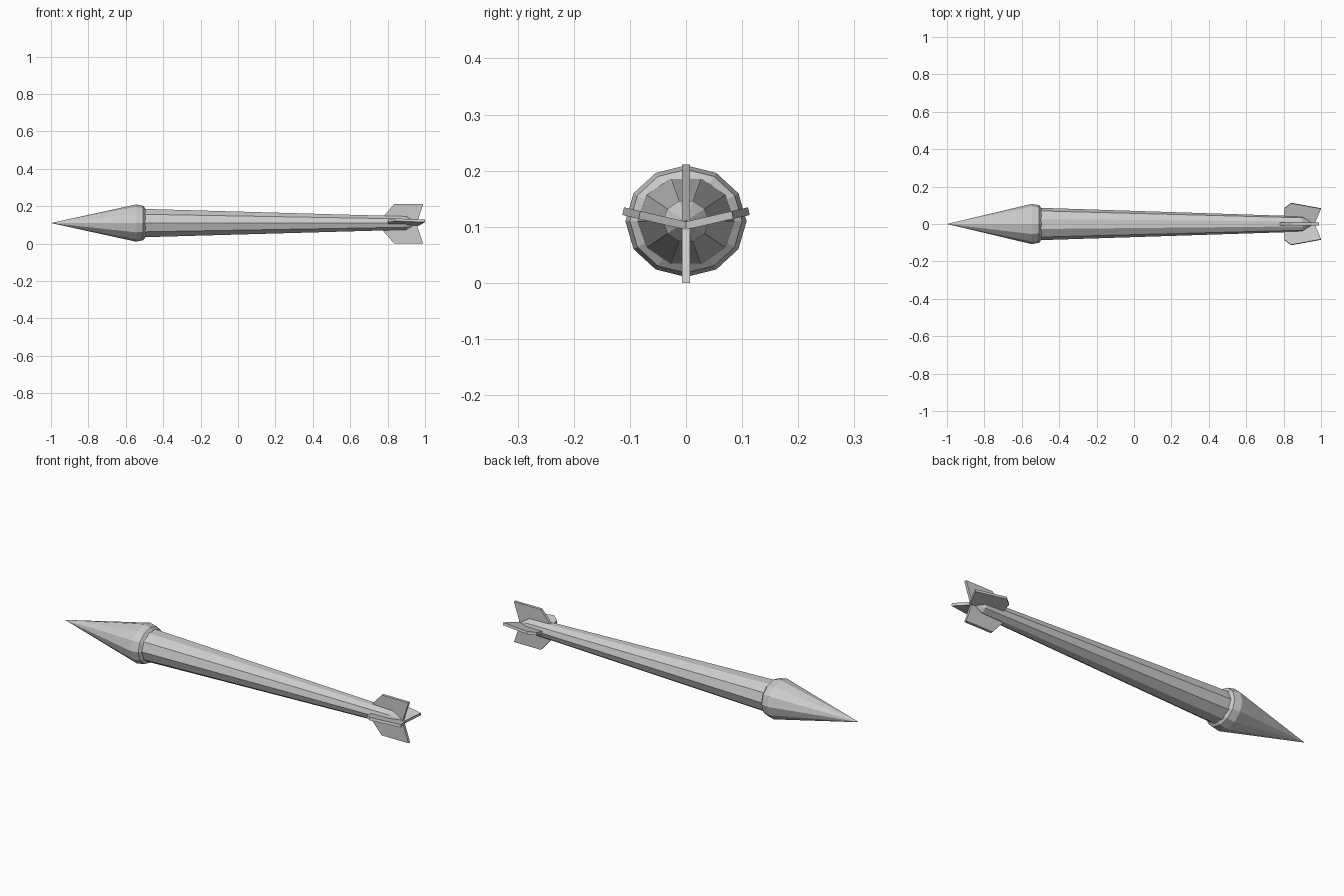
import bpy, bmesh, math
from mathutils import Matrix

if "Cube" in bpy.data.objects:
    bpy.data.objects.remove(bpy.data.objects["Cube"], do_unlink=True)

grey = bpy.data.materials.new("light_grey")
grey.use_nodes = True
colour = (0.6, 0.6, 0.6, 1)
grey.diffuse_color = colour
grey.node_tree.nodes["Principled BSDF"].inputs["Base Color"].default_value = colour

AXIS_Z = 0.11


def add_object(name, bm):
    bmesh.ops.remove_doubles(bm, verts=bm.verts, dist=1e-5)
    bmesh.ops.recalc_face_normals(bm, faces=bm.faces)
    mesh = bpy.data.meshes.new(name)
    bm.to_mesh(mesh)
    bm.free()
    mesh.materials.append(grey)
    obj = bpy.data.objects.new(name, mesh)
    bpy.context.collection.objects.link(obj)
    return obj


def lathe(name, profile, sides, flatten, turn=0.0):
    """Faceted solid along x from (x, radius) pairs, slightly flattened in z."""
    bm = bmesh.new()
    rings = []
    for x, r in profile:
        angles = [turn + math.tau * i / sides for i in range(sides)]
        rings.append([bm.verts.new((x, r * math.cos(a), AXIS_Z + flatten * r * math.sin(a)))
                      for a in angles])
    for a, b in zip(rings, rings[1:]):
        for i in range(sides):
            j = (i + 1) % sides
            bm.faces.new((a[i], a[j], b[j], b[i]))
    for ring, (x, r) in ((rings[0], profile[0]), (rings[-1], profile[-1])):
        if r > 0:
            bm.faces.new(ring)
    return add_object(name, bm)


def fin(name, outline, angle, root_z):
    """Flat plate in the x-y plane, turned about the long axis."""
    bm = bmesh.new()
    face = bm.faces.new([bm.verts.new((x, y, -0.007)) for x, y in outline])
    top = bmesh.ops.extrude_face_region(bm, geom=[face])["geom"]
    bmesh.ops.translate(bm, vec=(0, 0, 0.014),
                        verts=[v for v in top if isinstance(v, bmesh.types.BMVert)])
    bm.transform(Matrix.Translation((0, 0, root_z)) @ Matrix.Rotation(angle, 4, "X"))
    return add_object(name, bm)


# Pointed head with a bevelled shoulder
lathe("nose_cone", [(-1, 0), (-0.545, 0.108), (-0.507, 0.1), (-0.495, 0.084)], 12, 0.92)

# Long tapering body ending in a short tail cone
lathe("body", [(-0.52, 0.087), (0.9, 0.041), (0.96, 0)], 10, 0.92)

# Upright fins
upright = [(0.77, 0.03), (0.835, 0.105), (0.99, 0.105), (0.955, 0)]
fin("top_fin", upright, math.radians(90), 0.106)
fin("bottom_fin", upright, math.radians(-90), 0.105)

# Side fins, raised slightly towards their tips
swept = [(0.8, 0.02), (0.805, 0.088), (0.84, 0.115), (1.0, 0.085), (0.965, 0)]
tilt = math.radians(13)
fin("back_fin", swept, tilt, 0.102)
fin("front_fin", [(x, -y) for x, y in swept], -tilt, 0.102)
